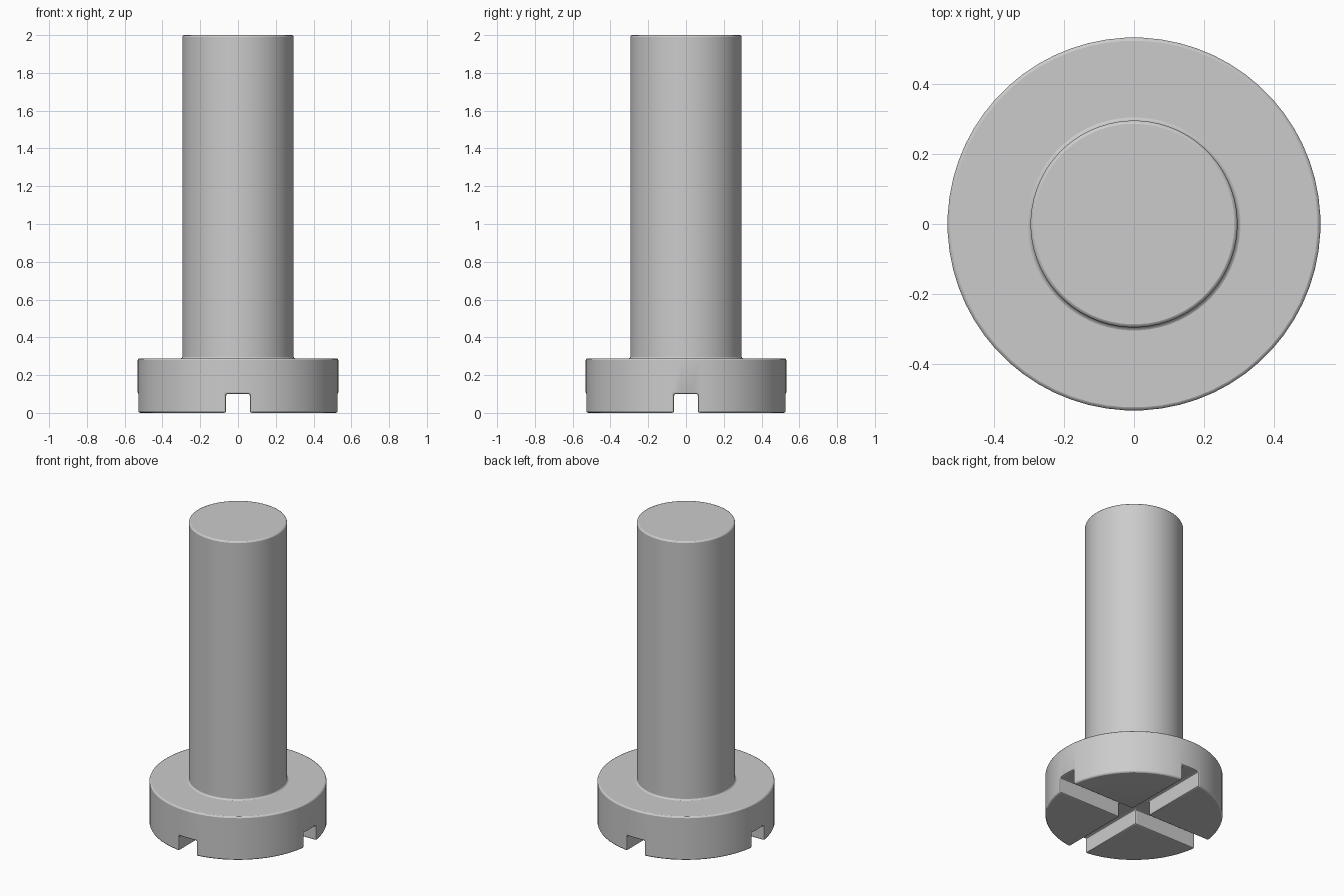
import bpy
import bmesh
import math
from mathutils import Matrix

if "Cube" in bpy.data.objects:
    bpy.data.objects.remove(bpy.data.objects["Cube"], do_unlink=True)

SEGMENTS = 64
HEAD_R, HEAD_H = 0.532, 0.288
SHANK_R, TOTAL_H = 0.295, 2.0
SLOT_W, SLOT_D = 0.126, 0.1

steel = bpy.data.materials.new("grey steel")
steel.use_nodes = True
grey = (0.6, 0.6, 0.6, 1)
steel.diffuse_color = grey
steel.node_tree.nodes["Principled BSDF"].inputs["Base Color"].default_value = grey


def make_object(name, bm):
    bmesh.ops.recalc_face_normals(bm, faces=bm.faces)
    mesh = bpy.data.meshes.new(name)
    bm.to_mesh(mesh)
    bm.free()
    mesh.materials.append(steel)
    obj = bpy.data.objects.new(name, mesh)
    bpy.context.collection.objects.link(obj)
    return obj


# Screw body: stepped rings joined into head and shank
bm = bmesh.new()
rings = []
for radius, z in [(HEAD_R, 0), (HEAD_R, HEAD_H), (SHANK_R, HEAD_H), (SHANK_R, TOTAL_H)]:
    angles = [(i + 0.5) * math.tau / SEGMENTS for i in range(SEGMENTS)]
    rings.append([bm.verts.new((radius * math.cos(a), radius * math.sin(a), z)) for a in angles])
for low, high in zip(rings, rings[1:]):
    for i in range(SEGMENTS):
        j = (i + 1) % SEGMENTS
        bm.faces.new((low[i], low[j], high[j], high[i]))
bm.faces.new(rings[0])
bm.faces.new(rings[-1])
screw = make_object("slotted_screw", bm)

# Two crossing slots in the underside of the head
for name, size in [("slot_cutter_x", (3, SLOT_W)), ("slot_cutter_y", (SLOT_W, 3))]:
    bm = bmesh.new()
    bmesh.ops.create_cube(bm, size=1, matrix=Matrix.Diagonal((*size, 2 * SLOT_D, 1)))
    cutter = make_object(name, bm)
    cutter.hide_render = True
    cutter.hide_set(True)
    cut = screw.modifiers.new(name, "BOOLEAN")
    cut.operation = "DIFFERENCE"
    cut.solver = "EXACT"
    cut.object = cutter

# Slightly rounded edges
bevel = screw.modifiers.new("edge_rounding", "BEVEL")
bevel.width = 0.009
bevel.segments = 2
bevel.limit_method = "ANGLE"
bevel.angle_limit = math.radians(40)

bpy.context.view_layer.objects.active = screw
screw.select_set(True)
bpy.ops.object.shade_smooth_by_angle(angle=math.radians(35))
